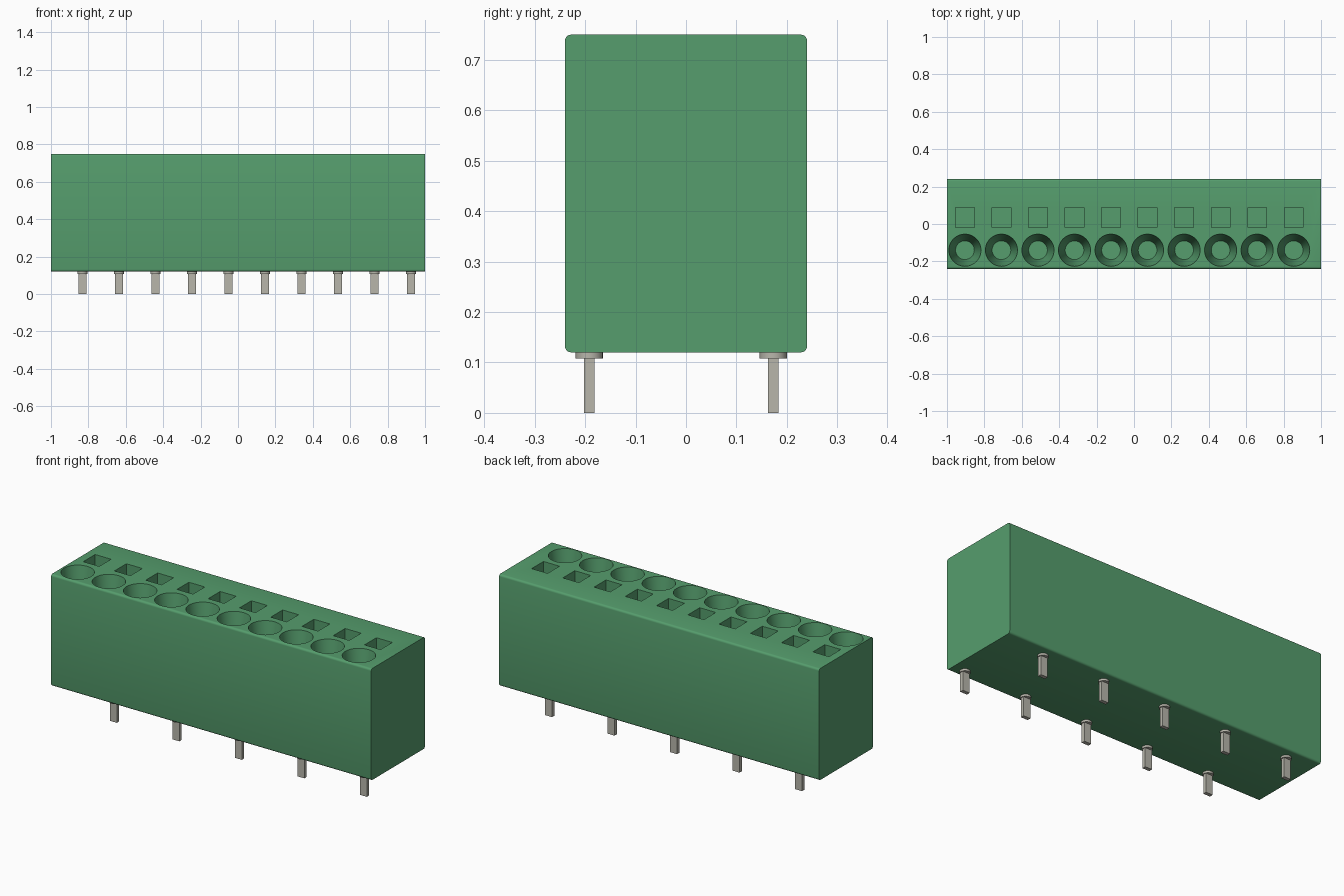
import bpy, bmesh, math
from mathutils import Matrix

cube = bpy.data.objects.get("Cube")
if cube:
    bpy.data.objects.remove(cube, do_unlink=True)

COUNT, PITCH = 10, 0.1953
BOTTOM, TOP = 0.12, 0.75


def material(name, color):
    m = bpy.data.materials.new(name)
    m.use_nodes = True
    m.diffuse_color = color
    bsdf = next(n for n in m.node_tree.nodes if n.type == 'BSDF_PRINCIPLED')
    bsdf.inputs["Base Color"].default_value = color
    return m


green = material("terminal green", (0.092, 0.34, 0.153, 1))
metal = material("tinned metal", (0.48, 0.47, 0.41, 1))


def make_object(name, bm, mat):
    bmesh.ops.recalc_face_normals(bm, faces=bm.faces[:])
    mesh = bpy.data.meshes.new(name)
    bm.to_mesh(mesh)
    bm.free()
    mesh.materials.append(mat)
    obj = bpy.data.objects.new(name, mesh)
    bpy.context.collection.objects.link(obj)
    return obj


def add_box(bm, center, size):
    mat = Matrix.Translation(center) @ Matrix.Diagonal((*size, 1))
    return bmesh.ops.create_cube(bm, size=1, matrix=mat)["verts"]


def add_cone(bm, x, y, z0, z1, r0, r1, segments=32):
    bmesh.ops.create_cone(bm, cap_ends=True, segments=segments, radius1=r0, radius2=r1,
                          depth=z1 - z0, matrix=Matrix.Translation((x, y, (z0 + z1) / 2)))


def smooth(obj):
    bpy.ops.object.select_all(action='DESELECT')
    obj.select_set(True)
    bpy.context.view_layer.objects.active = obj
    bpy.ops.object.shade_smooth_by_angle(angle=math.radians(30))


# Housing block, rounded along its four long edges
bm = bmesh.new()
add_box(bm, (0, 0, (BOTTOM + TOP) / 2), (2, 0.48, TOP - BOTTOM))
long_edges = [e for e in bm.edges if abs(e.verts[0].co.x - e.verts[1].co.x) > 1]
bmesh.ops.bevel(bm, geom=long_edges, offset=0.012, segments=4, profile=0.5, affect='EDGES')
housing = make_object("housing", bm, green)

# Tapered wire entries and square release slots
bm = bmesh.new()
depth, above, r_in, r_out = 0.25, 0.05, 0.05, 0.086
r_above = r_out + (r_out - r_in) * above / depth
for i in range(COUNT):
    x = -0.904 + i * PITCH
    add_cone(bm, x, -0.14, TOP - depth, TOP + above, r_in, r_above, 48)
    add_box(bm, (x, 0.034, TOP - 0.05), (0.1, 0.106, 0.2))
cutter = make_object("hole_cutter", bm, green)
cutter.hide_render = True

cut = housing.modifiers.new("holes", 'BOOLEAN')
cut.operation = 'DIFFERENCE'
cut.solver = 'EXACT'
cut.object = cutter
bpy.ops.object.select_all(action='DESELECT')
housing.select_set(True)
bpy.context.view_layer.objects.active = housing
bpy.ops.object.modifier_apply(modifier=cut.name)
bpy.data.objects.remove(cutter, do_unlink=True)
smooth(housing)

# Solder pins with round collars, staggered between the two rows
for i in range(COUNT):
    x = -0.832 + i * PITCH
    row, y = ("front", -0.192) if i % 2 else ("back", 0.173)
    bm = bmesh.new()
    add_box(bm, (x, y, 0.0575), (0.043, 0.021, 0.115))
    add_cone(bm, x, y, 0.108, BOTTOM + 0.002, 0.027, 0.027)
    smooth(make_object(f"{row}_pin_{i // 2 + 1}", bm, metal))
